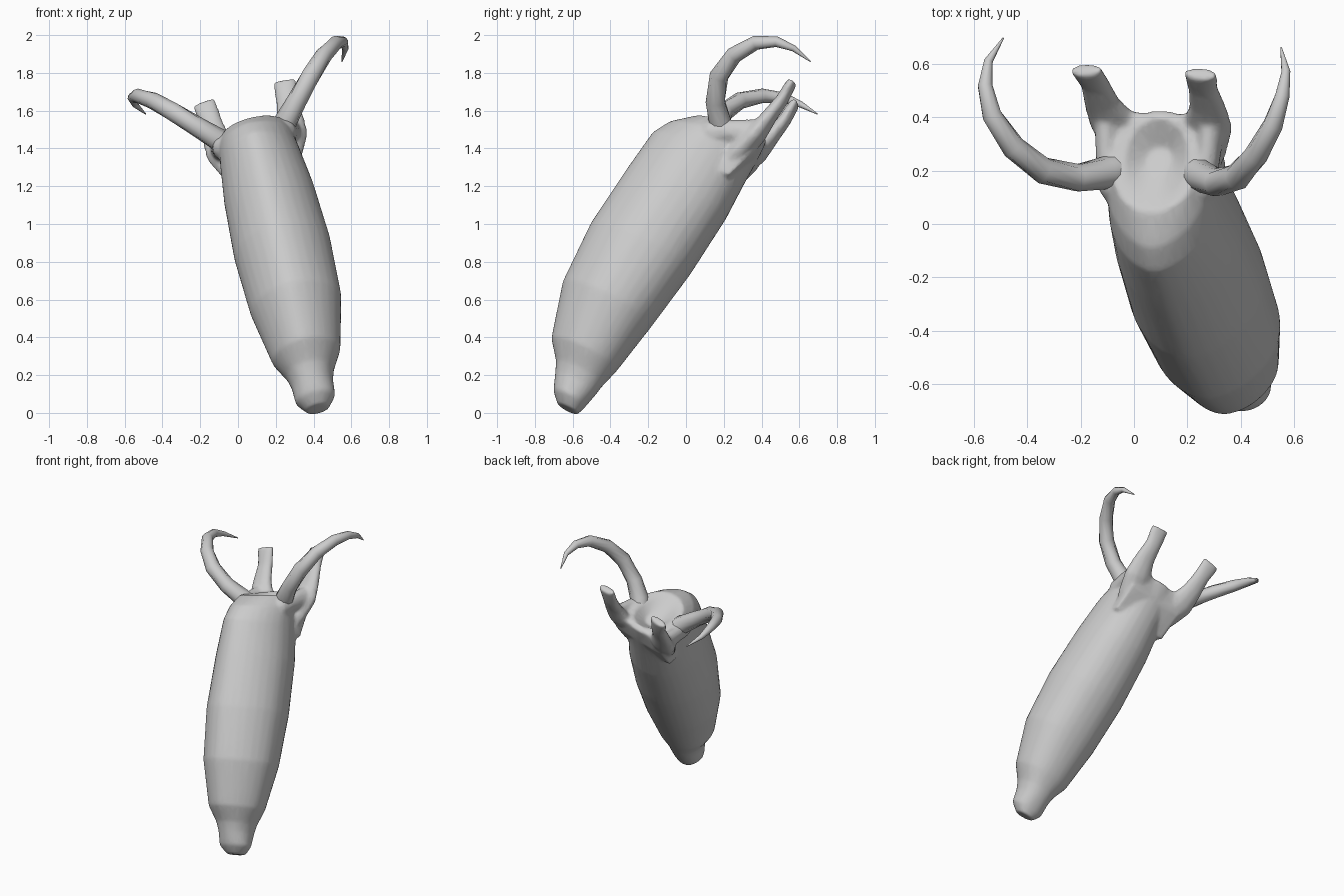
import bpy, bmesh
from math import cos, sin, pi
from mathutils import Vector, Matrix

if "Cube" in bpy.data.objects:
    bpy.data.objects.remove(bpy.data.objects["Cube"])

# Tilted frame of the head: local x = sideways, y = muzzle to crown, z = forehead
A = Vector((-.215, .455, .863)).normalized()
X = Vector((.97, -.045, .235))
X = (X - A * X.dot(A)).normalized()
D = X.cross(A)
F = Matrix.Translation((.441, -.61, .02)) @ Matrix((X, A, D)).transposed().to_4x4()


def smooth(ob, angle):
    bpy.ops.object.select_all(action='DESELECT')
    ob.select_set(True)
    bpy.context.view_layer.objects.active = ob
    bpy.ops.object.shade_smooth_by_angle(angle=angle)


def loft(name, rings, mirror=False):
    """Skin a list of closed rings, cap the ends, place in the head frame."""
    bm = bmesh.new()
    for sign in ((1, -1) if mirror else (1,)):
        loops = [[bm.verts.new((p.x * sign, p.y, p.z)) for p in r] for r in rings]
        n = len(loops[0])
        for a, b in zip(loops, loops[1:]):
            for i in range(n):
                j = (i + 1) % n
                bm.faces.new((a[i], a[j], b[j], b[i]))
        bm.faces.new(loops[0])
        bm.faces.new(loops[-1])
    bmesh.ops.recalc_face_normals(bm, faces=bm.faces[:])
    me = bpy.data.meshes.new(name)
    bm.to_mesh(me)
    bm.free()
    ob = bpy.data.objects.new(name, me)
    bpy.context.collection.objects.link(ob)
    ob.matrix_world = F
    return ob


def tube(path, radii, n=10):
    """Rings along a path; radii are (sideways, thickness) pairs."""
    path = [Vector(p) for p in path]
    rings = []
    for i, (p, (ra, rb)) in enumerate(zip(path, radii)):
        t = (path[min(i + 1, len(path) - 1)] - path[max(i - 1, 0)]).normalized()
        b = Vector((1, 0, 0)).cross(t).normalized()
        a = t.cross(b)
        rings.append([p + a * ra * cos(2 * pi * k / n) + b * rb * sin(2 * pi * k / n)
                      for k in range(n)])
    return rings


def body_ring(v, half, front, back, lean=0, n=32):
    """Cross-section: full at the jaw side, tapering to the forehead."""
    mid, dep = (front + back) / 2, (front - back) / 2
    shift = -.018 + .025 * min(v / .6, 1)
    pts = []
    for k in range(n):
        c, s = cos(2 * pi * k / n), sin(2 * pi * k / n)
        e = .9 if s < 0 else (1.15 if .2 < v < 1.7 else 1)
        sq = lambda q: (abs(q) ** e) * (1 if q > 0 else -1)
        pts.append(Vector((shift + half * sq(c), v - lean * sq(s), mid + dep * sq(s))))
    return pts


# Long head: muzzle, cheeks, forehead and sloping crown
sections = [(-.005, .06, .075, -.042), (.05, .108, .13, -.058), (.14, .112, .165, -.08),
            (.2, .128, .19, -.09), (.3, .185, .27, -.118), (.6, .246, .355, -.173),
            (.95, .26, .368, -.227), (1.3, .242, .333, -.258), (1.53, .215, .302, -.258, -.01),
            (1.65, .20, .25, -.262, .02), (1.745, .17, .14, -.258, .03),
            (1.745, .12, .08, -.22, .04), (1.69, .05, -.03, -.14)]
head = loft("head", [body_ring(*s) for s in sections])

# Flat blunt ears rising from the rear corners of the crown
ear = [(.10, 1.45, -.11), (.145, 1.62, -.175), (.185, 1.74, -.22), (.205, 1.85, -.24),
       (.208, 1.96, -.26), (.222, 2.075, -.265)]
er = [(.05, .05), (.09, .062), (.095, .055), (.072, .042), (.058, .036), (.066, .028)]
ears = loft("ears", tube(ear, er), True)

# Web joining the ears across the nape
web = []
for u, hi, w in [(-.2, 1.83, -.225), (-.12, 1.785, -.23), (0, 1.76, -.23),
                 (.12, 1.785, -.23), (.2, 1.83, -.225)]:
    web.append([Vector((u, y, w + d)) for y, d in
                ((1.47, .03), (1.65, -.03), (hi, -.018), (hi, .018), (1.72, .07), (1.47, .1))])
nape = loft("nape_web", web)

# Ridge joining each horn base to its ear
ridge = [(.11, 1.56, .07), (.175, 1.65, .0), (.195, 1.70, -.1), (.2, 1.74, -.2)]
ridges = loft("ridges", tube(ridge, [(.05, .06), (.055, .065), (.045, .06), (.05, .07)]), True)

# Blend head, ears, web and ridges into one soft skin
bpy.ops.object.select_all(action='DESELECT')
for ob in (head, ears, nape, ridges):
    ob.select_set(True)
bpy.context.view_layer.objects.active = head
bpy.ops.object.join()
re = head.modifiers.new("Remesh", 'REMESH')
re.mode, re.voxel_size = 'VOXEL', .011
sm = head.modifiers.new("Smooth", 'SMOOTH')
sm.factor, sm.iterations = .5, 10
dc = head.modifiers.new("Decimate", 'DECIMATE')
dc.ratio = .15
bpy.ops.object.convert(target='MESH')
smooth(head, pi / 3)

# Curved horns, given as the right horn in world space and mirrored
inv = F.inverted()
horn = [(.21, .215, 1.42), (.25, .18, 1.54), (.31, .155, 1.65), (.385, .175, 1.785),
        (.455, .255, 1.895), (.52, .37, 1.96), (.555, .48, 1.965), (.568, .57, 1.93),
        (.55, .66, 1.86)]
hr = [.06, .062, .053, .051, .045, .038, .028, .017, .003]
horns = loft("horns", tube([inv @ Vector(p) for p in horn], [(r, r) for r in hr]), True)
smooth(horns, pi / 2.5)
